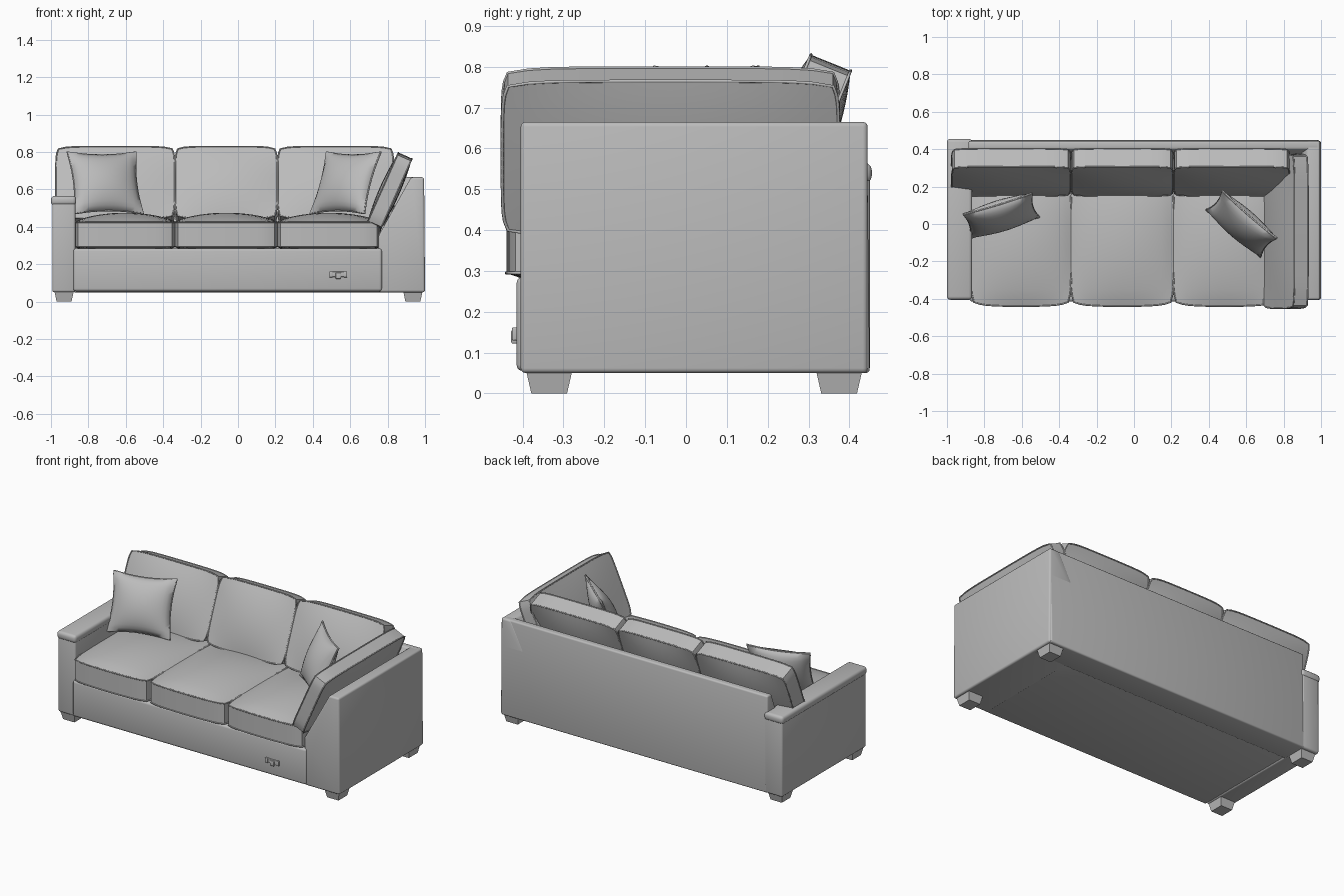
import bpy, bmesh
from math import radians
from mathutils import Matrix, Euler

if "Cube" in bpy.data.objects:
    bpy.data.objects.remove(bpy.data.objects["Cube"], do_unlink=True)

GREY = (0.5, 0.5, 0.5, 1)
fabric = bpy.data.materials.new("grey fabric")
fabric.use_nodes = True
fabric.diffuse_color = GREY
fabric.node_tree.nodes["Principled BSDF"].inputs["Base Color"].default_value = GREY


def finish(name, bm, matrix=Matrix(), angle=40):
    bmesh.ops.recalc_face_normals(bm, faces=bm.faces)
    mesh = bpy.data.meshes.new(name)
    bm.to_mesh(mesh)
    bm.free()
    mesh.materials.append(fabric)
    ob = bpy.data.objects.new(name, mesh)
    ob.matrix_world = matrix
    bpy.context.collection.objects.link(ob)
    bpy.ops.object.select_all(action='DESELECT')
    ob.select_set(True)
    bpy.context.view_layer.objects.active = ob
    bpy.ops.object.shade_smooth_by_angle(angle=radians(angle))
    return ob


def prism(name, points, start, end, place, bevel):
    """Extrude a profile from start to end; place(u, v, w) maps to x, y, z."""
    bm = bmesh.new()
    rings = [[bm.verts.new(place(u, v, w)) for u, v in points] for w in (start, end)]
    for ring in rings:
        bm.faces.new(ring)
    for i in range(len(points)):
        j = (i + 1) % len(points)
        bm.faces.new((rings[0][i], rings[0][j], rings[1][j], rings[1][i]))
    bmesh.ops.recalc_face_normals(bm, faces=bm.faces)
    bmesh.ops.bevel(bm, geom=bm.edges[:], offset=bevel, segments=3, profile=0.5,
                    affect='EDGES', clamp_overlap=True)
    return finish(name, bm)


def box(name, x, y, z, bevel=0.01):
    outline = [(x[0], y[0]), (x[1], y[0]), (x[1], y[1]), (x[0], y[1])]
    return prism(name, outline, z[0], z[1], lambda u, v, w: (u, v, w), bevel)


def cushion(name, size, loc, rot=(0, 0, 0), crown=0.03, power=1.0, bow=0.008,
            corner=0.012, seams=(-1, 1), pipe=0.004):
    """Padded block with crowned faces, bowed sides and piped seams."""
    hx, hy, hz = (s / 2 for s in size)
    matrix = Matrix.Translation(loc) @ Euler([radians(a) for a in rot]).to_matrix().to_4x4()

    def shape(a, b, c):
        fa, fb = max(0, 1 - a * a), max(0, 1 - b * b)
        return (a * (hx + bow * fb - corner * b ** 8),
                b * (hy + bow * fa - corner * a ** 8),
                c * (hz + crown * (fa * fb) ** power))

    bm = bmesh.new()
    bmesh.ops.create_cube(bm, size=2)
    bmesh.ops.subdivide_edges(bm, edges=bm.edges[:], cuts=15, use_grid_fill=True)
    for v in bm.verts:
        v.co = shape(*v.co)
    finish(name, bm, matrix, 50)

    # Piping around each seam
    steps = [i / 8 - 1 for i in range(16)]
    loop = ([(t, -1) for t in steps] + [(1, t) for t in steps]
            + [(-t, 1) for t in steps] + [(-1, -t) for t in steps])
    curve = bpy.data.curves.new(name + "_piping", 'CURVE')
    curve.dimensions = '3D'
    curve.bevel_depth = pipe
    curve.bevel_resolution = 1
    for c in seams:
        spline = curve.splines.new('POLY')
        spline.points.add(len(loop) - 1)
        for p, (a, b) in zip(spline.points, loop):
            p.co = (*shape(a, b, c), 1)
        spline.use_cyclic_u = True
    curve.materials.append(fabric)
    ob = bpy.data.objects.new(name + "_piping", curve)
    ob.matrix_world = matrix
    bpy.context.collection.objects.link(ob)


# Frame: seat base, sloped back, sloped side, and low arm
box("seat_base", (-0.88, 0.77), (-0.415, 0.32), (0.055, 0.285), 0.015)
prism("back_frame", [(0.28, 0.05), (0.28, 0.36), (0.4, 0.665), (0.443, 0.665), (0.45, 0.05)],
      -0.885, 0.99, lambda u, v, w: (w, u, v), 0.01)
prism("side_frame", [(0.75, 0.05), (0.75, 0.35), (0.925, 0.665), (0.995, 0.665), (1, 0.05)],
      -0.405, 0.445, lambda u, v, w: (u, w, v), 0.012)
box("arm", (-0.993, -0.87), (-0.4, 0.45), (0.05, 0.55), 0.012)
box("arm_cap", (-1, -0.865), (-0.405, 0.455), (0.515, 0.565), 0.018)

# Seat and back cushions
seat_spans = [(-0.868, -0.34), (-0.334, 0.208), (0.214, 0.755)]
back_spans = [(-0.972, -0.34), (-0.334, 0.208), (0.214, 0.83)]
for label, seat, back in zip(("right", "middle", "left"), seat_spans, back_spans):
    cushion("seat_cushion_" + label, (seat[1] - seat[0], 0.68, 0.13),
            (sum(seat) / 2, -0.09, 0.36), crown=0.05, power=0.8, bow=0.01)
    cushion("back_cushion_" + label, (back[1] - back[0], 0.41, 0.105),
            (sum(back) / 2, 0.277, 0.618), (68, 0, 0), crown=0.03, bow=0.002)
cushion("side_cushion", (0.82, 0.41, 0.08), (0.81, -0.038, 0.592), (66, 0, -90),
        crown=0.015, bow=0.002)

# Throw pillows
for label, loc, yaw in (("right", (-0.71, 0.045, 0.635), 17), ("left", (0.575, 0.0, 0.635), -41)):
    cushion("throw_pillow_" + label, (0.385, 0.355, 0.012), loc, (68, 0, yaw), crown=0.062,
            power=0.65, bow=-0.018, corner=0, seams=(0,), pipe=0.005)

# Tapered feet
for side, x in (("right", -0.93), ("left", 0.935)):
    for end, y in (("front", -0.335), ("back", 0.375)):
        bm = bmesh.new()
        bmesh.ops.create_cube(bm, size=1)
        for v in bm.verts:
            taper = 1 if v.co.z > 0 else 0.76
            v.co = (x + v.co.x * 0.105 * taper, y + v.co.y * 0.115 * taper,
                    0.06 if v.co.z > 0 else 0)
        finish(f"foot_{end}_{side}", bm, angle=20)

# Release handle on the front rail
box("handle_plate", (0.49, 0.582), (-0.422, -0.41), (0.132, 0.16), 0.003)
box("handle_grip", (0.522, 0.552), (-0.428, -0.41), (0.122, 0.155), 0.004)
for label, x in (("right", 0.497), ("left", 0.575)):
    box("handle_end_" + label, (x - 0.009, x + 0.009), (-0.426, -0.41), (0.13, 0.162), 0.003)
